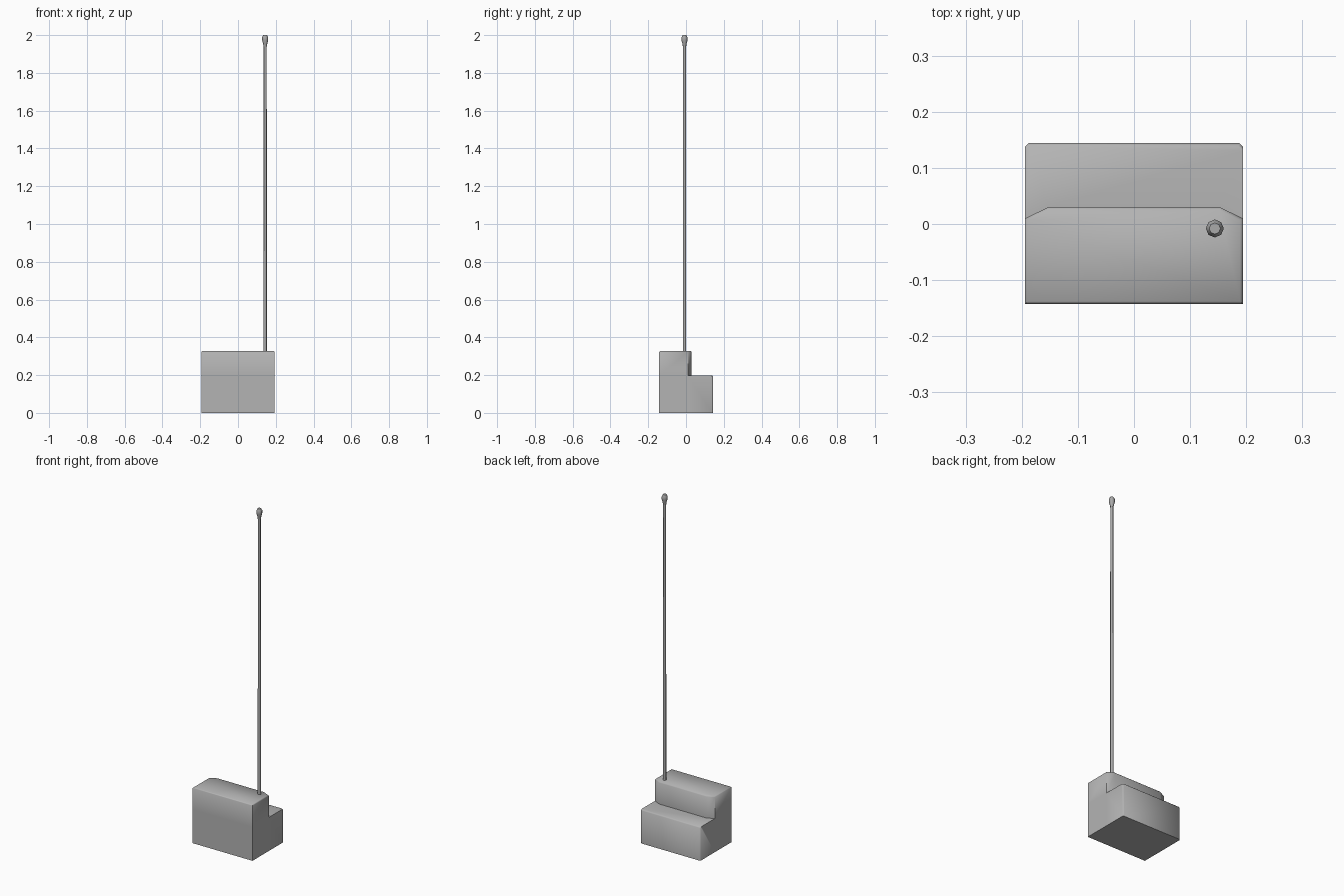
import bpy, bmesh, math

if "Cube" in bpy.data.objects:
    bpy.data.objects.remove(bpy.data.objects["Cube"])

XL, XR, YF, YB = -0.194, 0.194, -0.143, 0.144
Z_LOW, Z_TOP = 0.197, 0.327


def material(name, v):
    m = bpy.data.materials.new(name)
    m.diffuse_color = (v, v, v, 1)
    m.use_nodes = True
    m.node_tree.nodes["Principled BSDF"].inputs["Base Color"].default_value = m.diffuse_color
    return m


CASE = material("case_grey", 0.455)
ROD = material("antenna_grey", 0.4)


def finish(bm, name, angle, mat):
    bmesh.ops.recalc_face_normals(bm, faces=bm.faces)
    me = bpy.data.meshes.new(name)
    bm.to_mesh(me)
    bm.free()
    me.materials.append(mat)
    ob = bpy.data.objects.new(name, me)
    bpy.context.collection.objects.link(ob)
    bpy.ops.object.select_all(action='DESELECT')
    bpy.context.view_layer.objects.active = ob
    ob.select_set(True)
    bpy.ops.object.shade_smooth_by_angle(angle=math.radians(angle))
    return ob


# Stepped case: footprint, with the step line dividing front and back decks
c = 0.006
outline = [(XL, YF), (XR, YF), (XR, 0.01), (XR, YB - c), (XR - c, YB),
           (XL + c, YB), (XL, YB - c), (XL, 0.01)]
step = [(0.153, 0.03), (-0.153, 0.03)]
bm = bmesh.new()
bottom = [bm.verts.new((x, y, 0)) for x, y in outline]
top = [bm.verts.new((x, y, Z_LOW)) for x, y in outline]
ridge = [bm.verts.new((x, y, Z_LOW)) for x, y in step]
bm.faces.new(bottom[::-1])
n = len(outline)
for i in range(n):
    j = (i + 1) % n
    bm.faces.new((bottom[i], bottom[j], top[j], top[i]))
front_deck = bm.faces.new([top[0], top[1], top[2], ridge[0], ridge[1], top[7]])
bm.faces.new([top[2], top[3], top[4], top[5], top[6], top[7], ridge[1], ridge[0]])

# Raise the front deck into the tall half
res = bmesh.ops.extrude_face_region(bm, geom=[front_deck])
new_verts = [g for g in res['geom'] if isinstance(g, bmesh.types.BMVert)]
bmesh.ops.translate(bm, verts=new_verts, vec=(0, 0, Z_TOP - Z_LOW))
if front_deck.is_valid and all(v.co.z < Z_LOW + 0.001 for v in front_deck.verts):
    bmesh.ops.delete(bm, geom=[front_deck], context='FACES_ONLY')
bmesh.ops.recalc_face_normals(bm, faces=bm.faces)

# Soften the upper rim and the back rim
rim = [e for e in bm.edges if all(v.co.z > Z_TOP - 0.001 for v in e.verts)
       or all(abs(v.co.z - Z_LOW) < 0.001 and v.co.y > YB - 0.01 for v in e.verts)]
bmesh.ops.bevel(bm, geom=rim, offset=0.005, offset_type='OFFSET',
                segments=1, affect='EDGES', clamp_overlap=True)
finish(bm, "radio_case", 50, CASE)


# Antenna parts are lathed from (radius, height) profiles
def lathe(name, profile, x, y, sides=8):
    bm = bmesh.new()
    rings = [[bm.verts.new((x + r * math.cos(2 * math.pi * k / sides),
                            y + r * math.sin(2 * math.pi * k / sides), z))
              for k in range(sides)] for r, z in profile]
    for a, b in zip(rings, rings[1:]):
        for k in range(sides):
            m = (k + 1) % sides
            bm.faces.new((a[k], a[m], b[m], b[k]))
    bm.faces.new(rings[0][::-1])
    bm.faces.new(rings[-1])
    return finish(bm, name, 50, ROD)


AX, AY = 0.144, -0.008
lathe("antenna_rod", [(0.009, Z_TOP - 0.01), (0.008, 1.945)], AX, AY)
lathe("antenna_tip", [(0.009, 1.94), (0.011, 1.955), (0.016, 1.972),
                      (0.016, 1.988), (0.010, 2.0)], AX, AY)
